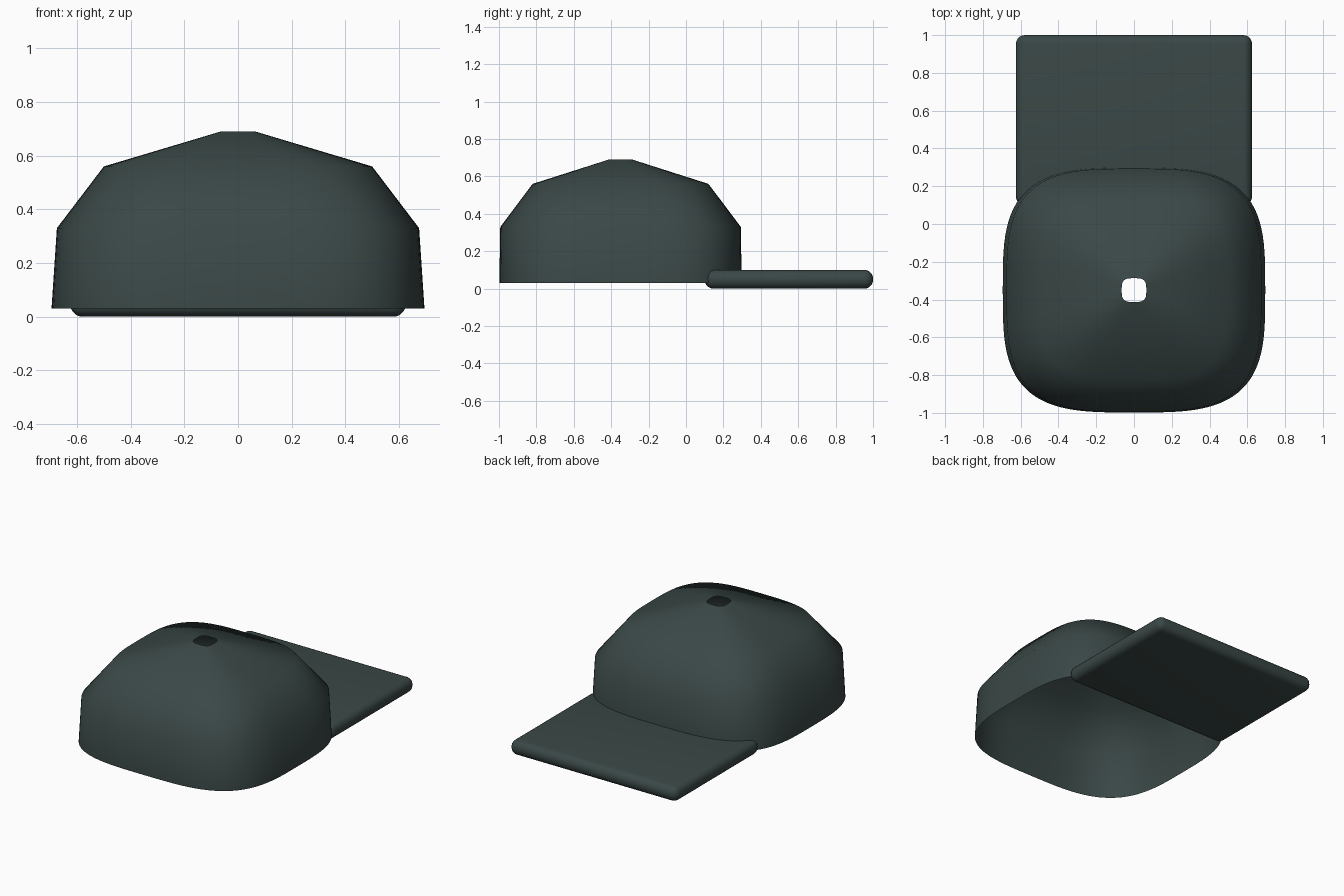
import bpy
import bmesh
from math import cos, sin, tau, copysign, radians

old = bpy.data.objects.get("Cube")
if old:
    bpy.data.objects.remove(old, do_unlink=True)

fabric = bpy.data.materials.new("dark_slate_fabric")
fabric.use_nodes = True
colour = (0.042, 0.064, 0.062, 1)
fabric.diffuse_color = colour
fabric.node_tree.nodes["Principled BSDF"].inputs["Base Color"].default_value = colour


def make_object(name, bm):
    bmesh.ops.recalc_face_normals(bm, faces=bm.faces)
    mesh = bpy.data.meshes.new(name)
    bm.to_mesh(mesh)
    bm.free()
    mesh.materials.append(fabric)
    obj = bpy.data.objects.new(name, mesh)
    bpy.context.collection.objects.link(obj)
    return obj


def rounded_square(angle, half_x, half_y, power=3.4):
    c, s = cos(angle), sin(angle)
    return (half_x * copysign(abs(c) ** (2 / power), c),
            half_y * copysign(abs(s) ** (2 / power), s))


# Crown: open shell of rounded-square rings with a hole at the top
SIDES = 96
CENTRE_Y = -0.35
PROFILE = [(0.695, 0.648, 0.03), (0.675, 0.643, 0.33),
           (0.5, 0.47, 0.56), (0.065, 0.063, 0.69)]
bm = bmesh.new()
rings = []
for half_x, half_y, z in PROFILE:
    ring = []
    for i in range(SIDES):
        x, y = rounded_square(tau * i / SIDES, half_x, half_y)
        ring.append(bm.verts.new((x, y + CENTRE_Y, z)))
    rings.append(ring)
for low, high in zip(rings, rings[1:]):
    for i in range(SIDES):
        j = (i + 1) % SIDES
        bm.faces.new((low[i], low[j], high[j], high[i]))
for face in bm.faces:
    face.smooth = True
make_object("crown", bm)

# Brim: flat slab with fully rounded edges, tucked into the crown
bm = bmesh.new()
bmesh.ops.create_cube(bm, size=1)
for v in bm.verts:
    v.co.x *= 1.25
    v.co.y = 0.55 + v.co.y * 0.9
    v.co.z = 0.05 + v.co.z * 0.1
brim = make_object("brim", bm)
bevel = brim.modifiers.new("rounded_edges", "BEVEL")
bevel.width = 0.046
bevel.segments = 5
bpy.ops.object.select_all(action="DESELECT")
brim.select_set(True)
bpy.context.view_layer.objects.active = brim
bpy.ops.object.modifier_apply(modifier=bevel.name)
bpy.ops.object.shade_smooth_by_angle(angle=radians(40))
